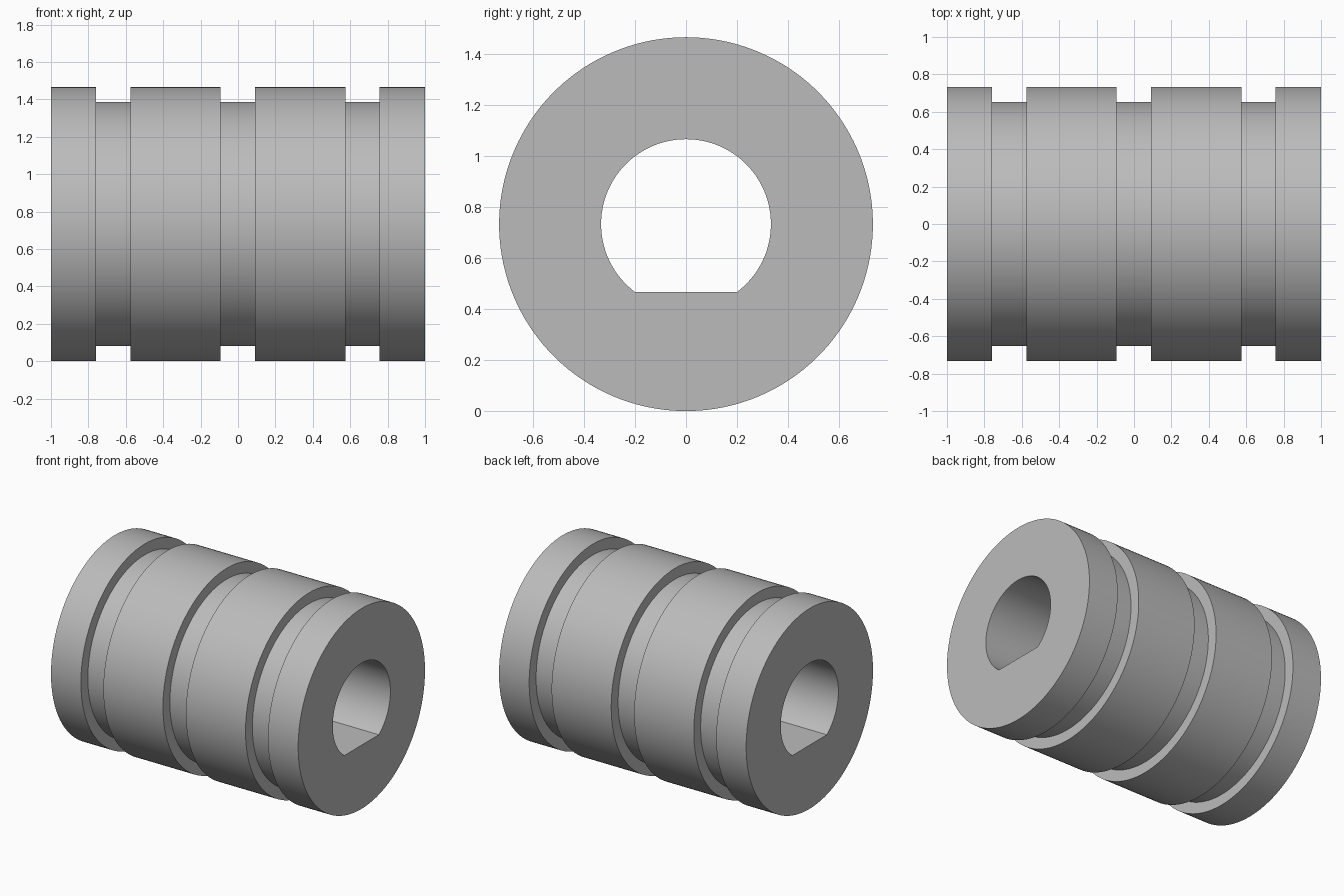
import bpy, bmesh, math

cube = bpy.data.objects.get("Cube")
if cube:
    bpy.data.objects.remove(cube, do_unlink=True)

OUTER, GROOVE, BORE, FLAT = 0.733, 0.653, 0.333, 0.267

# Plain grey metal
metal = bpy.data.materials.new("grey_metal")
metal.use_nodes = True
grey = (0.5, 0.5, 0.5, 1)
metal.diffuse_color = grey
metal.node_tree.nodes["Principled BSDF"].inputs["Base Color"].default_value = grey

# Angles round the axis, with exact stops at both corners of the bore's flat
corner = math.asin(FLAT / BORE)
arc = math.pi + 2 * corner
ARC_STEPS, FLAT_STEPS = 112, 32
angles = [-corner + arc * i / ARC_STEPS for i in range(ARC_STEPS)]
angles += [math.pi + corner + (math.tau - arc) * i / FLAT_STEPS for i in range(FLAT_STEPS)]


def circle(radius):
    return lambda a: radius


def bore(a):
    # Round hole cut off by a flat along its bottom
    s = math.sin(a)
    return min(BORE, FLAT / -s) if s < 0 else BORE


# Profile along x: bore, then the outside with three grooves
profile = [(1, bore), (-1, bore), (-1, circle(OUTER))]
for start, end in ((-0.758, -0.576), (-0.094, 0.092), (0.574, 0.756)):
    profile += [(start, circle(OUTER)), (start, circle(GROOVE)),
                (end, circle(GROOVE)), (end, circle(OUTER))]
profile.append((1, circle(OUTER)))

# Loft the profile round the axis
bm = bmesh.new()
rings = [[bm.verts.new((x, r(a) * math.cos(a), OUTER + r(a) * math.sin(a)))
          for a in angles] for x, r in profile]
n = len(angles)
for k, ring in enumerate(rings):
    nxt = rings[(k + 1) % len(rings)]
    for i in range(n):
        j = (i + 1) % n
        bm.faces.new((ring[i], ring[j], nxt[j], nxt[i]))
bmesh.ops.recalc_face_normals(bm, faces=bm.faces)

mesh = bpy.data.meshes.new("grooved_sleeve")
bm.to_mesh(mesh)
bm.free()
mesh.materials.append(metal)
sleeve = bpy.data.objects.new("grooved_sleeve", mesh)
bpy.context.collection.objects.link(sleeve)

# Smooth round surfaces, crisp edges
bpy.context.view_layer.objects.active = sleeve
sleeve.select_set(True)
bpy.ops.object.shade_smooth_by_angle(angle=math.radians(30))
